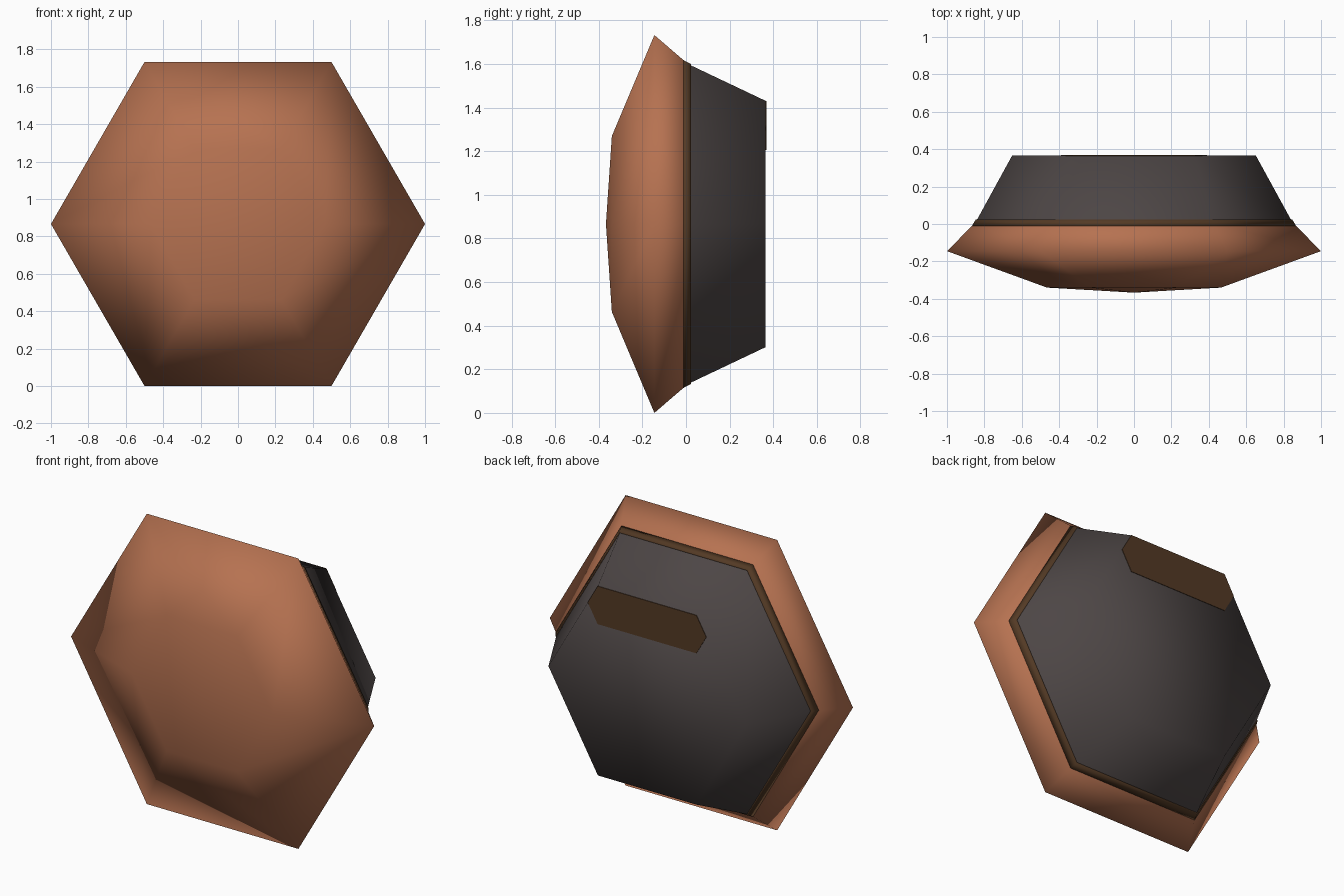
import bpy, bmesh, math

if "Cube" in bpy.data.objects:
    bpy.data.objects.remove(bpy.data.objects["Cube"])

SIDES = 6
CZ = math.sqrt(3) / 2  # centre height of the unit hexagon


def material(name, rgb):
    m = bpy.data.materials.new(name)
    m.diffuse_color = (*rgb, 1)
    m.use_nodes = True
    m.node_tree.nodes["Principled BSDF"].inputs["Base Color"].default_value = m.diffuse_color
    return m


copper = material("copper", (0.468, 0.168, 0.082))
charcoal = material("charcoal", (0.074, 0.061, 0.060))
bronze = material("dark bronze", (0.087, 0.042, 0.018))


def finish(name, bm, mat, smooth=True):
    bmesh.ops.recalc_face_normals(bm, faces=bm.faces)
    for f in bm.faces:
        f.smooth = smooth
    me = bpy.data.meshes.new(name)
    bm.to_mesh(me)
    bm.free()
    me.materials.append(mat)
    ob = bpy.data.objects.new(name, me)
    bpy.context.collection.objects.link(ob)
    return ob


def hex_loft(name, profile, mat, apex=None, cap=False, closed=False):
    """Loft hexagon rings given as (radius, y)."""
    bm = bmesh.new()
    rings = []
    for r, y in profile:
        angles = [2 * math.pi * i / SIDES for i in range(SIDES)]
        rings.append([bm.verts.new((r * math.cos(a), y, CZ + r * math.sin(a))) for a in angles])
    pairs = list(zip(rings, rings[1:]))
    if closed:
        pairs.append((rings[-1], rings[0]))
    for a, b in pairs:
        for i in range(SIDES):
            j = (i + 1) % SIDES
            bm.faces.new((a[i], a[j], b[j], b[i]))
    if apex is not None:  # shallow pyramid over the first ring
        tip = bm.verts.new((0, apex, CZ))
        for i in range(SIDES):
            bm.faces.new((tip, rings[0][(i + 1) % SIDES], rings[0][i]))
    if cap:
        bm.faces.new(rings[-1])
    return finish(name, bm, mat)


# Domed front shell with its sharp rim folding back to the base
hex_loft("front_shell", [(0.465, -0.34), (1.0, -0.145), (0.852, 0.004)], copper, apex=-0.367)

# Tapered rear base
hex_loft("rear_base", [(0.852, 0.0), (0.652, 0.365)], charcoal, cap=True)

# Thin band at the joint
hex_loft("joint_band", [(0.845, -0.012), (0.868, -0.012), (0.846, 0.024), (0.835, 0.024)],
         bronze, closed=True)

# Elongated six-sided plate along the top of the back face
bm = bmesh.new()
half = [(0.326, 0.565), (0.391, 0.452), (0.326, 0.339)]
outline = half + [(-x, z) for x, z in reversed(half)]
layers = [[bm.verts.new((x, y, CZ + z)) for x, z in outline] for y in (0.363, 0.368)]
bm.faces.new(layers[0])
bm.faces.new(layers[1])
for i in range(6):
    j = (i + 1) % 6
    bm.faces.new((layers[0][i], layers[0][j], layers[1][j], layers[1][i]))
finish("back_plate", bm, bronze, smooth=False)
